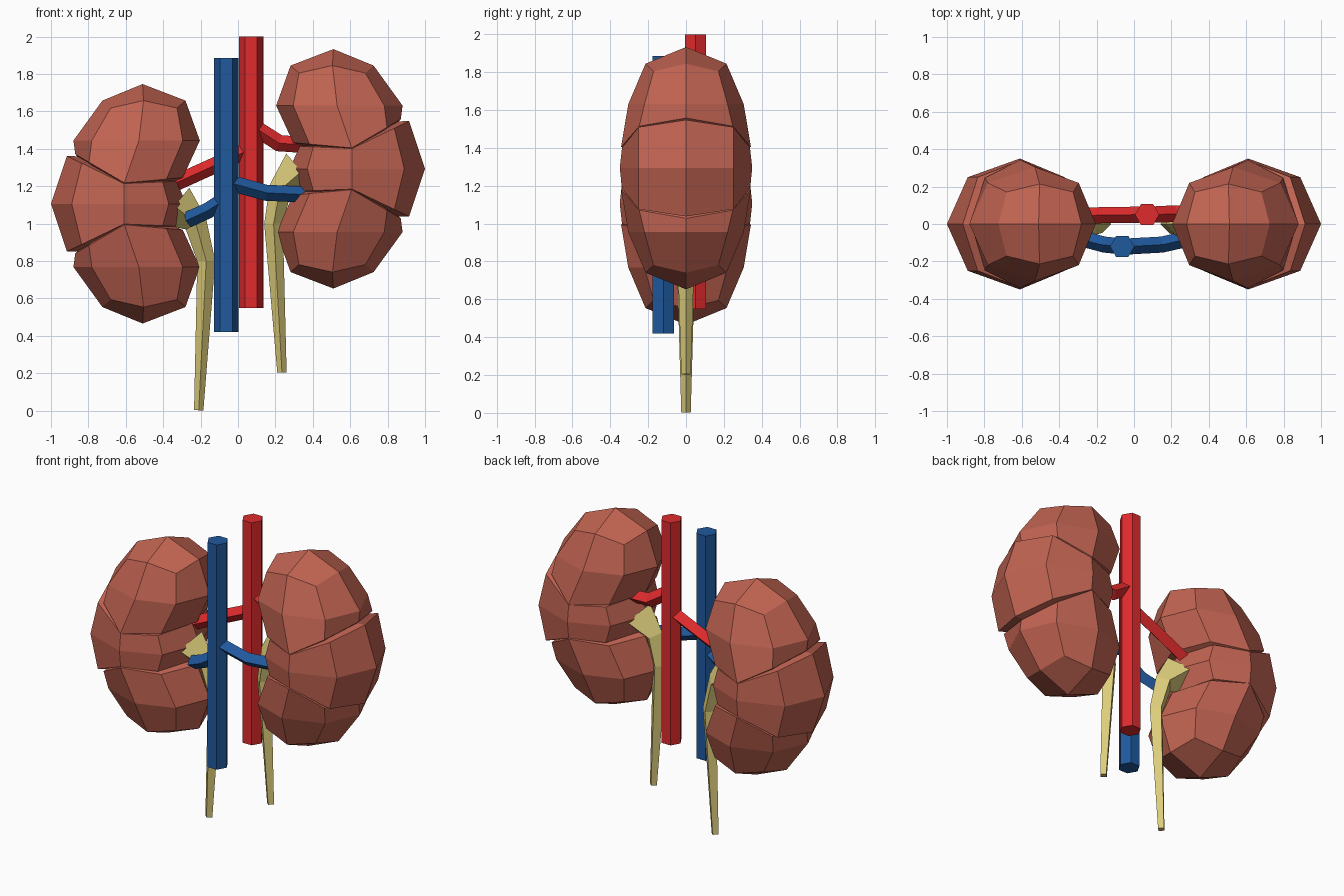
import bpy, bmesh, math
from mathutils import Vector

if "Cube" in bpy.data.objects:
    bpy.data.objects.remove(bpy.data.objects["Cube"])


def material(name, rgb):
    m = bpy.data.materials.new(name)
    m.diffuse_color = (*rgb, 1)
    m.use_nodes = True
    m.node_tree.nodes["Principled BSDF"].inputs["Base Color"].default_value = m.diffuse_color
    return m


FLESH = material("kidney flesh", (0.53, 0.125, 0.083))
RED = material("artery red", (0.74, 0.024, 0.026))
BLUE = material("vein blue", (0.014, 0.10, 0.34))
YELLOW = material("ureter yellow", (0.72, 0.61, 0.20))


def finish(bm, name, mat):
    bmesh.ops.recalc_face_normals(bm, faces=bm.faces[:])
    me = bpy.data.meshes.new(name)
    bm.to_mesh(me)
    bm.free()
    me.materials.append(mat)
    ob = bpy.data.objects.new(name, me)
    bpy.context.collection.objects.link(ob)
    return ob


def tube(name, mat, points, sides=4):
    """Faceted tube through (x, y, z, radius) points."""
    bm = bmesh.new()
    pos = [Vector(p[:3]) for p in points]
    rings = []
    for i, p in enumerate(pos):
        t = (pos[min(i + 1, len(pos) - 1)] - pos[max(i - 1, 0)]).normalized()
        u = Vector((0, 1, 0)).cross(t).normalized()
        v = t.cross(u)
        r = points[i][3]
        rings.append([bm.verts.new(p + r * (u * math.cos(a) + v * math.sin(a)))
                      for a in (math.tau * k / sides for k in range(sides))])
    for a, b in zip(rings, rings[1:]):
        for i in range(sides):
            j = (i + 1) % sides
            bm.faces.new((a[i], b[i], b[j], a[j]))
    bm.faces.new(rings[0])
    bm.faces.new(rings[-1])
    return finish(bm, name, mat)


# Eight directions round a lobe, starting at the outer side
DIRECTIONS = [(1, 0), (1, 1), (0, 1), (-1, 1), (-1, 0), (-1, -1), (0, -1), (1, -1)]


def lobe(bm, top, rings, bottom, sx, z0, flip=1):
    """Eight-sided blob with poles (x, z) and four-quad caps. Each ring is
    (inner x, middle x, outer x, y radius, inner z, middle z, outer z,
    corner factor, corner drop)."""
    loops = []
    for xi, xm, xo, ry, zi, zm, zo, f, drop in rings:
        loop = []
        for dx, dy in DIRECTIONS:
            corner = dx and dy
            c, n = (dx * f, dy * f) if corner else (dx, dy)
            x = xm + abs(c) * ((xo if c > 0 else xi) - xm)
            z = zm + abs(c) * ((zo if c > 0 else zi) - zm)
            if corner:
                z -= drop
            loop.append(bm.verts.new((sx * x, n * ry, z0 + flip * z)))
        loops.append(loop)
    for a, b in zip(loops, loops[1:]):
        for i in range(8):
            j = (i + 1) % 8
            bm.faces.new((a[i], b[i], b[j], a[j]))
    for (px, pz), loop in ((top, loops[0]), (bottom, loops[-1])):
        pole = bm.verts.new((sx * px, 0, z0 + flip * pz))
        for i in range(0, 8, 2):
            bm.faces.new((pole, loop[i], loop[i + 1], loop[(i + 2) % 8]))


# Kidney lobes: heights are relative to the kidney's middle
END = [(.281, .505, .725, .214, .552, .552, .552, .80, .04),
       (.204, .53, .88, .305, .338, .338, .338, .72, 0),
       (.295, .608, .87, .343, .14, .112, .265, .72, 0)]
MIDDLE = [(.33, .61, .915, .338, .12, .108, .255, .74, 0),
          (.275, .61, 1.0, .35, 0, 0, 0, .715, 0),
          (.33, .61, .915, .338, -.12, -.108, -.255, .74, 0)]

for side, sx, z0 in (("right", 1, 1.293), ("left", -1, 1.106)):
    bm = bmesh.new()
    lobe(bm, (.51, .64), END, (.62, 0), sx, z0)
    lobe(bm, (.51, .64), END, (.62, 0), sx, z0, -1)
    lobe(bm, (.64, .25), MIDDLE, (.64, -.25), sx, z0)
    finish(bm, side + "_kidney", FLESH)

# Main vessels
tube("aorta", RED, [(.07, .05, .55, .065), (.07, .05, 2.0, .065)], 6)
tube("vena_cava", BLUE, [(-.063, -.12, .42, .065), (-.063, -.12, 1.885, .065)], 6)

# Branch vessels
tube("right_renal_artery", RED, [(.08, .05, 1.52, .043), (.22, .055, 1.43, .045),
                                 (.36, .045, 1.42, .043)])
tube("left_renal_artery", RED, [(.06, .05, 1.395, .043), (-.15, .048, 1.30, .043),
                                (-.36, .04, 1.205, .043)])
tube("right_renal_vein", BLUE, [(-.03, -.12, 1.215, .043), (.15, -.11, 1.165, .043),
                                (.37, -.06, 1.155, .043)])
tube("left_renal_vein", BLUE, [(-.06, -.12, 1.135, .043), (-.16, -.11, 1.07, .043),
                               (-.27, -.08, 1.02, .043)])

# Ureters, flaring into the kidneys
tube("right_ureter", YELLOW, [(.235, 0, .204, .025), (.19, 0, 1.0, .05),
                              (.225, 0, 1.18, .062), (.34, 0, 1.28, .125)])
tube("left_ureter", YELLOW, [(-.21, 0, .002, .025), (-.17, 0, .80, .048),
                             (-.225, 0, 1.0, .062), (-.34, 0, 1.095, .125)])
